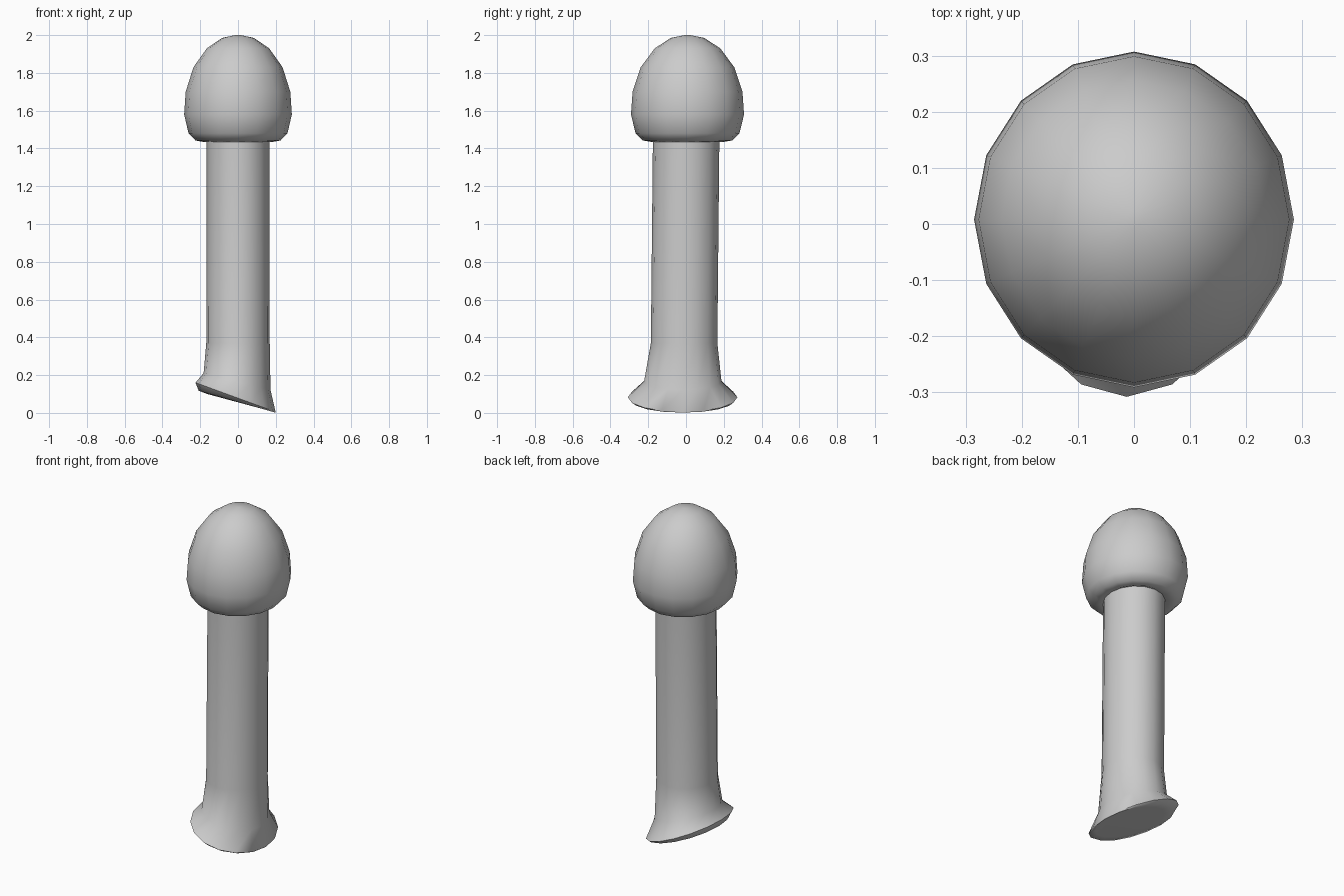
import bpy, bmesh
from math import sin, cos, pi

if "Cube" in bpy.data.objects:
    bpy.data.objects.remove(bpy.data.objects["Cube"])

SIDES = 16


def loft(name, rings, angle):
    """Skin elliptical rings (cx, cy, rx, ry, z, slope along x), bottom to top, closed at both ends."""
    bm = bmesh.new()
    loops = []
    for cx, cy, rx, ry, z, slope in rings:
        loop = []
        for i in range(SIDES):
            a = 2 * pi * i / SIDES
            x = cx + rx * cos(a)
            loop.append(bm.verts.new((x, cy + ry * sin(a), z + slope * x)))
        loops.append(loop)
    for low, high in zip(loops, loops[1:]):
        for i in range(SIDES):
            j = (i + 1) % SIDES
            bm.faces.new((low[i], low[j], high[j], high[i]))
    bm.faces.new(loops[0][::-1])
    bm.faces.new(loops[-1])
    bmesh.ops.recalc_face_normals(bm, faces=bm.faces)
    mesh = bpy.data.meshes.new(name)
    bm.to_mesh(mesh)
    bm.free()
    obj = bpy.data.objects.new(name, mesh)
    bpy.context.collection.objects.link(obj)
    bpy.ops.object.select_all(action='DESELECT')
    obj.select_set(True)
    bpy.context.view_layer.objects.active = obj
    bpy.ops.object.shade_smooth_by_angle(angle=angle)
    return obj


# Stem with a flared foot cut at a slant
loft("stem", [
    (0.015, -0.015, 0.175, 0.215, 0.056, -0.27),
    (-0.005, -0.017, 0.203, 0.265, 0.058, -0.285),
    (-0.013, -0.018, 0.212, 0.29, 0.078, -0.365),
    (-0.005, -0.017, 0.177, 0.205, 0.165, -0.25),
    (0.0, -0.010, 0.168, 0.176, 0.37, 0.0),
    (0.0, 0.0, 0.166, 0.176, 1.38, 0.0),
    (0.0, 0.002, 0.166, 0.177, 1.46, 0.0),
], pi / 3)

# Egg-shaped cap: radius and height, bottom to top
cap_profile = [
    (0.16, 1.445), (0.185, 1.435), (0.225, 1.442), (0.262, 1.48),
    (0.285, 1.58), (0.277, 1.70), (0.236, 1.83), (0.165, 1.93),
    (0.085, 1.985), (0.015, 2.0),
]
loft("cap", [(0, 0.008, r, r * 1.05, z, 0) for r, z in cap_profile], pi / 2)
